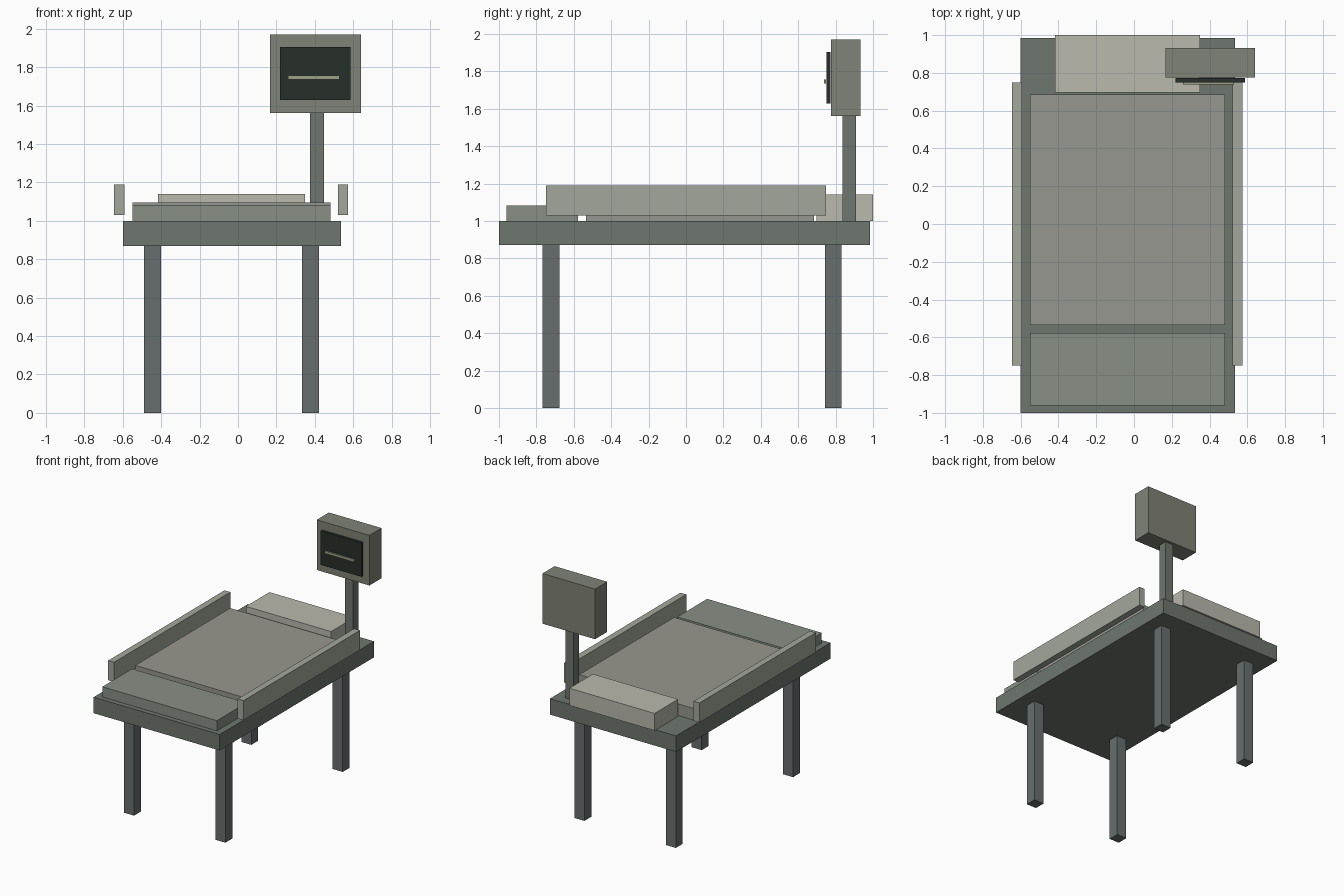
import bpy

if "Cube" in bpy.data.objects:
    bpy.data.objects.remove(bpy.data.objects["Cube"])


def material(name, r, g, b):
    # sRGB 0-255 to linear viewport colour
    m = bpy.data.materials.new(name)
    m.diffuse_color = (*[(c / 255) ** 2.2 for c in (r, g, b)], 1)
    m.use_nodes = True
    m.node_tree.nodes["Principled BSDF"].inputs["Base Color"].default_value = m.diffuse_color
    return m


def box(name, x, y, z, mat):
    # Box spanning the given (min, max) range on each axis
    spans = (x, y, z)
    bpy.ops.mesh.primitive_cube_add(size=1, location=[(a + b) / 2 for a, b in spans])
    ob = bpy.context.object
    ob.name = name
    ob.scale = [b - a for a, b in spans]
    bpy.ops.object.transform_apply(location=False, rotation=False, scale=True)
    ob.data.materials.append(mat)
    return ob


frame = material("frame_grey", 110, 117, 110)
steel = material("leg_steel", 103, 110, 110)
rail = material("rail_grey", 162, 166, 154)
pad = material("mattress_grey", 150, 150, 142)
blanket = material("blanket_green", 135, 143, 133)
cushion = material("pillow_cream", 184, 184, 172)
casing = material("monitor_casing", 127, 130, 118)
glass = material("screen_dark", 43, 50, 46)
trace = material("trace_light", 152, 160, 132)

# Bed deck and four legs
box("bed_deck", (-0.60, 0.535), (-1.0, 0.985), (0.87, 1.0), frame)
for side, x in (("left", (-0.49, -0.40)), ("right", (0.333, 0.423))):
    for end, y in (("front", (-0.766, -0.677)), ("back", (0.742, 0.831))):
        box(f"{end}_{side}_leg", x, y, (0.0, 0.87), steel)

# Mattress, folded blanket and pillow
box("mattress", (-0.55, 0.482), (-0.535, 0.685), (1.0, 1.095), pad)
box("blanket", (-0.55, 0.482), (-0.96, -0.577), (1.0, 1.083), blanket)
box("pillow", (-0.417, 0.35), (0.697, 1.0), (1.0, 1.14), cushion)

# Side rails, floating just above the deck edge
for side, x in (("left", (-0.645, -0.592)), ("right", (0.521, 0.574))):
    box(f"{side}_rail", x, (-0.748, 0.748), (1.03, 1.19), rail)

# Monitor on a post
box("monitor_post", (0.376, 0.449), (0.838, 0.91), (1.0, 1.562), frame)
box("monitor_case", (0.166, 0.64), (0.776, 0.932), (1.562, 1.97), casing)
box("monitor_screen", (0.219, 0.587), (0.75, 0.772), (1.628, 1.904), glass)
box("screen_trace", (0.26, 0.529), (0.739, 0.749), (1.736, 1.757), trace)
